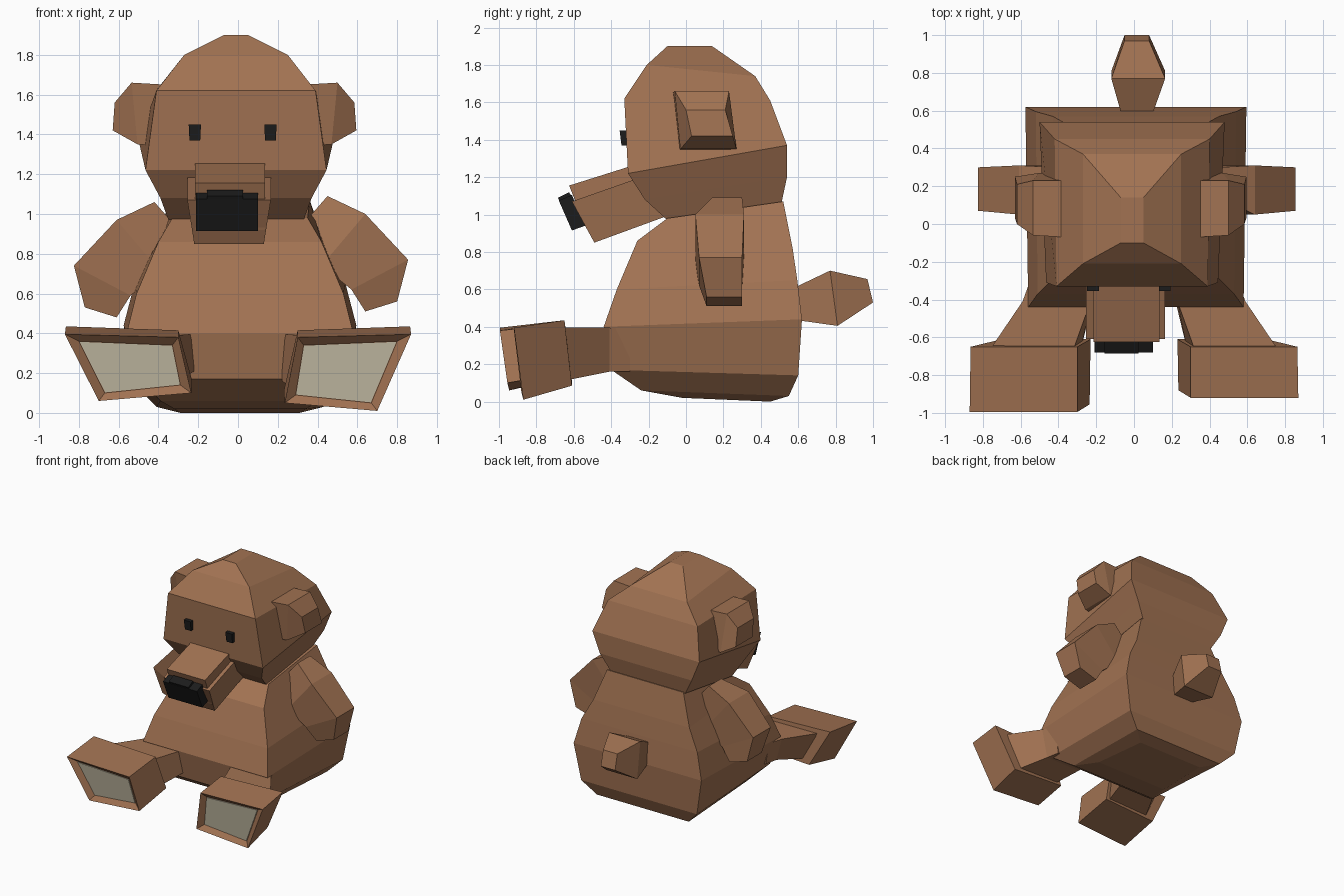
import bpy, bmesh


def material(name, rgb):
    m = bpy.data.materials.new(name)
    m.diffuse_color = (*rgb, 1)
    return m


FUR = material("brown_fur", (0.36, 0.17, 0.085))
PAD = material("cream_pad", (0.56, 0.51, 0.38))
BLACK = material("black", (0.012, 0.012, 0.012))


def loft(name, rings, mat=FUR):
    """Skin a stack of four-cornered rings and cap both ends."""
    bm = bmesh.new()
    vs = [[bm.verts.new(p) for p in r] for r in rings]
    for a, b in zip(vs, vs[1:]):
        for i in range(4):
            j = (i + 1) % 4
            bm.faces.new((a[i], a[j], b[j], b[i]))
    bm.faces.new(vs[0])
    bm.faces.new(vs[-1])
    bmesh.ops.recalc_face_normals(bm, faces=bm.faces)
    me = bpy.data.meshes.new(name)
    bm.to_mesh(me)
    bm.free()
    me.materials.append(mat)
    ob = bpy.data.objects.new(name, me)
    bpy.context.collection.objects.link(ob)
    return ob


def level(cx, wf, yf, zf, wb, yb, zb):
    """Tilted horizontal ring: half width, y, z at the front and at the back."""
    return [(cx - wf, yf, zf), (cx + wf, yf, zf), (cx + wb, yb, zb), (cx - wb, yb, zb)]


def block(name, x0, x1, side, mat=FUR, taper=0.0):
    """Box from a side outline (y, z): front bottom, front top, back top, back bottom."""
    ins = [taper, 0, 0, taper]
    return loft(name, [[(x0 + t, y, z) for (y, z), t in zip(side, ins)],
                       [(x1 - t, y, z) for (y, z), t in zip(side, ins)]], mat)


# Body
loft("body", [level(0.01, *r) for r in [
    (0.33, -0.02, 0.02, 0.30, 0.45, 0.0),
    (0.40, -0.24, 0.06, 0.42, 0.55, 0.03),
    (0.50, -0.40, 0.17, 0.53, 0.60, 0.14),
    (0.57, -0.44, 0.40, 0.585, 0.62, 0.44),
    (0.52, -0.37, 0.60, 0.53, 0.595, 0.65),
    (0.41, -0.26, 0.86, 0.44, 0.57, 0.82),
    (0.34, -0.10, 0.98, 0.35, 0.52, 1.07)]])

# Head
loft("head", [level(-0.01, *r) for r in [
    (0.34, -0.10, 0.97, 0.34, 0.51, 1.06),
    (0.38, -0.22, 1.08, 0.42, 0.54, 1.20),
    (0.455, -0.31, 1.22, 0.49, 0.54, 1.37),
    (0.40, -0.33, 1.62, 0.41, 0.45, 1.61),
    (0.26, -0.21, 1.80, 0.26, 0.37, 1.74),
    (0.06, -0.10, 1.90, 0.06, 0.14, 1.90)]])

# Snout, nose and eyes
block("snout", -0.255, 0.165, [(-0.49, 0.85), (-0.61, 1.07), (-0.24, 1.20), (-0.08, 1.00)], taper=0.035)
block("snout_bridge", -0.215, 0.135, [(-0.53, 0.92), (-0.625, 1.155), (-0.26, 1.27), (-0.15, 1.10)])
block("nose", -0.21, 0.10, [(-0.61, 0.915), (-0.68, 1.075), (-0.61, 1.105), (-0.54, 0.94)], BLACK)
block("nose_ridge", -0.155, 0.025, [(-0.64, 1.00), (-0.685, 1.09), (-0.625, 1.12), (-0.57, 1.02)], BLACK)
for name, x in (("eye_left", -0.217), ("eye_right", 0.163)):
    block(name, x - 0.031, x + 0.031, [(-0.345, 1.37), (-0.355, 1.45), (-0.30, 1.45), (-0.30, 1.37)], BLACK, 0.004)

# Tail
loft("tail", [[(x0, yb, zb), (x1, yb, zb), (x1, yt, zt), (x0, yt, zt)] for x0, x1, yb, zb, yt, zt in [
    (-0.06, 0.09, 0.56, 0.44, 0.56, 0.60),
    (-0.12, 0.165, 0.81, 0.405, 0.77, 0.70),
    (-0.05, 0.08, 1.00, 0.53, 0.97, 0.655)]])

for s, side in ((1, "right"), (-1, "left")):
    left = s < 0

    # Ears
    dx = 0.035 if left else 0
    loft("ear_" + side, [[(s * (xb + dx), y0 + 0.03, zb), (s * (xb + dx), y1, zb),
                          (s * (xt + dx), y1 - 0.04, zt), (s * (xt + dx), y0, zt)]
                         for xb, xt, y0, y1, zb, zt in [
        (0.33, 0.33, -0.07, 0.27, 1.34, 1.65),
        (0.47, 0.50, -0.06, 0.27, 1.35, 1.66),
        (0.595, 0.585, 0.00, 0.25, 1.42, 1.56)]])

    # Arms
    dz, dx = (-0.03, -0.03) if left else (0, 0)
    loft("arm_" + side, [[(s * (xo + dx), y0, zo + dz), (s * (xo + dx), y1, zo + dz),
                          (s * (xi + dx), y1, zi + dz), (s * (xi + dx), y0, zi + dz)]
                         for xo, zo, xi, zi, y0, y1 in [
        (0.45, 1.09, 0.31, 0.93, 0.14, 0.30),
        (0.64, 1.00, 0.42, 0.74, 0.05, 0.31),
        (0.855, 0.77, 0.57, 0.62, 0.07, 0.30),
        (0.80, 0.56, 0.64, 0.51, 0.11, 0.30)]])

    # Legs: ring corners run inner bottom, outer bottom, outer top, inner top
    fy = -0.075 if left else 0
    lift = 0.05 if left else 0

    def place(ring, front=0.0):
        return [(s * x, y + front, z + (lift if i < 2 else 0)) for i, (x, y, z) in enumerate(ring)]

    loft("leg_" + side, [
        place([(0.22, -0.30, 0.16), (0.52, -0.30, 0.16), (0.55, -0.30, 0.39), (0.22, -0.30, 0.39)]),
        place([(0.22, -0.41, 0.16), (0.54, -0.41, 0.16), (0.59, -0.41, 0.395), (0.23, -0.41, 0.395)]),
        place([(0.28, -0.66, 0.12), (0.66, -0.66, 0.11), (0.78, -0.69, 0.395), (0.33, -0.69, 0.39)])])

    # Feet with a recessed sole
    loft("foot_" + side, [
        place([(0.23, -0.61, 0.11), (0.70, -0.61, 0.085), (0.865, -0.65, 0.435), (0.30, -0.65, 0.415)]),
        place([(0.235, -0.88, 0.05), (0.70, -0.87, 0.01), (0.87, -0.92, 0.395), (0.30, -0.92, 0.38)], fy),
        place([(0.29, -0.85, 0.09), (0.67, -0.84, 0.05), (0.80, -0.88, 0.36), (0.33, -0.88, 0.34)], fy)])
    sole = place([(0.292, -0.85, 0.092), (0.668, -0.84, 0.053), (0.796, -0.88, 0.357), (0.332, -0.88, 0.338)], fy)
    loft("sole_pad_" + side, [[(x, y + 0.01, z) for x, y, z in sole], [(x, y - 0.006, z) for x, y, z in sole]], PAD)
